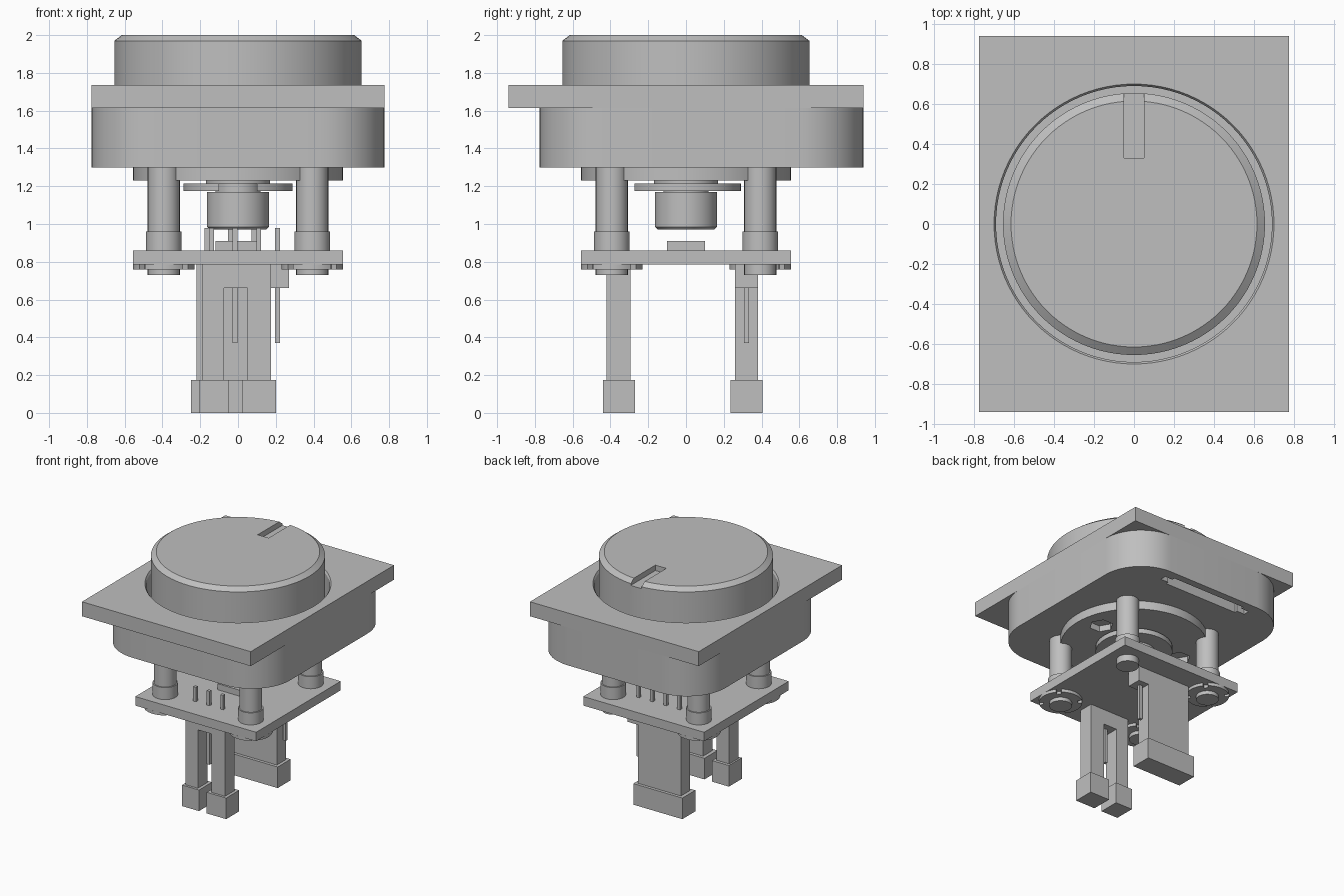
import bpy, bmesh
from math import sin, cos, pi, radians, asin

cube = bpy.data.objects.get("Cube")
if cube:
    bpy.data.objects.remove(cube, do_unlink=True)

grey = bpy.data.materials.new("plain grey")
grey.use_nodes = True
COLOUR = (0.52, 0.52, 0.52, 1)
grey.diffuse_color = COLOUR
grey.node_tree.nodes["Principled BSDF"].inputs["Base Color"].default_value = COLOUR


def finish(name, bm, smooth=True):
    bmesh.ops.recalc_face_normals(bm, faces=bm.faces)
    mesh = bpy.data.meshes.new(name)
    bm.to_mesh(mesh)
    bm.free()
    mesh.materials.append(grey)
    ob = bpy.data.objects.new(name, mesh)
    bpy.context.collection.objects.link(ob)
    if smooth:
        shade(ob)
    return ob


def activate(ob):
    bpy.ops.object.select_all(action="DESELECT")
    ob.select_set(True)
    bpy.context.view_layer.objects.active = ob


def shade(ob):
    activate(ob)
    bpy.ops.object.shade_smooth_by_angle(angle=radians(25))


def prism(name, points, z0, z1, smooth=True):
    """Extrude a flat outline from z0 up to z1."""
    bm = bmesh.new()
    face = bm.faces.new([bm.verts.new((x, y, z0)) for x, y in points])
    top = bmesh.ops.extrude_face_region(bm, geom=[face])["geom"]
    verts = [v for v in top if isinstance(v, bmesh.types.BMVert)]
    bmesh.ops.translate(bm, verts=verts, vec=(0, 0, z1 - z0))
    return finish(name, bm, smooth)


def box(name, x0, x1, y0, y1, z0, z1):
    return prism(name, [(x0, y0), (x1, y0), (x1, y1), (x0, y1)], z0, z1, False)


def lathe(name, profile, x=0, y=0, sides=48):
    """Stack rings of (radius, z) and cap both ends."""
    bm = bmesh.new()
    turns = [2 * pi * i / sides for i in range(sides)]
    rings = [[bm.verts.new((x + r * cos(a), y + r * sin(a), z)) for a in turns]
             for r, z in profile]
    for low, high in zip(rings, rings[1:]):
        for i in range(sides):
            j = (i + 1) % sides
            bm.faces.new((low[i], low[j], high[j], high[i]))
    bm.faces.new(rings[0])
    bm.faces.new(rings[-1])
    return finish(name, bm)


def arc(r, start, end, steps, cx=0, cy=0):
    angles = [start + (end - start) * i / steps for i in range(steps + 1)]
    return [(cx + r * cos(a), cy + r * sin(a)) for a in angles]


def cut(ob, *cutters):
    for cutter in cutters:
        cutter.hide_render = True
        mod = ob.modifiers.new("cut", "BOOLEAN")
        mod.operation = "DIFFERENCE"
        mod.solver = "EXACT"
        mod.object = cutter
        activate(ob)
        bpy.ops.object.modifier_apply(modifier=mod.name)
        bpy.data.objects.remove(cutter, do_unlink=True)
    shade(ob)


# Housing: square plate over a rounded body, with a round well for the knob
W, BACK, FRONT, R = 0.775, 0.94, -0.775, 0.35
outline = []
for cx, cy, quarter in ((W - R, BACK - R, 0), (R - W, BACK - R, 1),
                        (R - W, FRONT + R, 2), (W - R, FRONT + R, 3)):
    outline += arc(R, quarter * pi / 2, (quarter + 1) * pi / 2, 12, cx, cy)
body = prism("housing_body", outline, 1.30, 1.615)
plate = box("face_plate", -W, W, -BACK, BACK, 1.615, 1.735)
cut(plate, lathe("well_cutter", [(0.69, 1.5), (0.69, 1.72), (0.70, 1.735), (0.70, 1.8)], sides=96))
cut(body,
    lathe("well_cutter", [(0.69, 1.42), (0.69, 1.7)], sides=96),
    box("slot_cutter", -0.34, 0.34, 0.78, 0.88, 1.2, 1.38),
    box("slot_end_cutter", -0.41, 0.41, 0.805, 0.855, 1.2, 1.38))

# Knob with a chamfered rim and a pointer groove
knob = lathe("knob", [(0.655, 1.42), (0.655, 1.97), (0.615, 2.0)], sides=96)
cut(knob, box("pointer_cutter", -0.05, 0.05, 0.33, 0.8, 1.955, 2.1))

# Round boss under the housing, with two shallow hexagonal pockets
boss = lathe("bottom_boss", [(0.555, 1.23), (0.555, 1.30)], sides=72)
cut(boss, *[lathe("pocket_cutter", [(0.09, 1.1), (0.09, 1.28)], side * 0.38, 0.07, 6)
            for side in (-1, 1)])

# Shaft bushing and its open retaining ring
lathe("shaft_bushing", [(0.15, 0.97), (0.165, 0.985), (0.165, 1.17), (0.12, 1.17),
                        (0.12, 1.215), (0.17, 1.215), (0.17, 1.23)])
gap_out, gap_in = asin(0.1 / 0.29), asin(0.1 / 0.14)
ring = arc(0.29, -pi / 2 + gap_out, 1.5 * pi - gap_out, 48)
ring += arc(0.14, 1.5 * pi - gap_in, -pi / 2 + gap_in, 32)
prism("retaining_ring", ring, 1.175, 1.215)

# Circuit board and chip
box("circuit_board", -0.555, 0.555, -0.555, 0.555, 0.785, 0.86)
box("chip", -0.12, 0.10, -0.10, 0.10, 0.86, 0.91)

# Corner posts, screws and notched washers
P = 0.393
for sx in (-1, 1):
    for sy in (-1, 1):
        x, y = sx * P, sy * P
        lathe("post", [(0.095, 0.86), (0.095, 0.96), (0.085, 0.96), (0.085, 1.30)], x, y, 32)
        lathe("screw_head", [(0.085, 0.73), (0.085, 0.785)], x, y, 32)
        if sx + sy < 2:
            washer = []
            for k in range(4):
                start = k * pi / 2 + pi / 4
                washer += arc(0.163, start + 0.12, start + pi / 2 - 0.12, 10, x, y)
                washer += arc(0.13, start + pi / 2 - 0.12, start + pi / 2 + 0.12, 2, x, y)
            prism("washer", washer, 0.76, 0.785)

# Front connector: two footed legs joined by a bridge
box("front_bridge", -0.19, 0.175, -0.42, -0.295, 0.66, 0.785)
for x0, x1, f0, f1 in ((-0.19, -0.075, -0.205, -0.05), (0.05, 0.175, 0.02, 0.20)):
    box("front_leg", x0, x1, -0.42, -0.295, 0.175, 0.66)
    box("front_foot", f0, f1, -0.44, -0.27, 0, 0.175)

# Back connector: one wide leg with a side tab
box("back_leg", -0.22, 0.175, 0.26, 0.38, 0.175, 0.785)
box("back_tab", 0.175, 0.27, 0.26, 0.38, 0.66, 0.785)
box("back_foot", -0.25, 0.20, 0.235, 0.405, 0, 0.175)

# Contact pins through the board
for y, first, count in ((-0.357, -0.14, 3), (0.32, -0.165, 4)):
    for i in range(count):
        x = first + i * 0.125
        box("pin", x - 0.013, x + 0.013, y - 0.013, y + 0.013, 0.37, 0.98)
